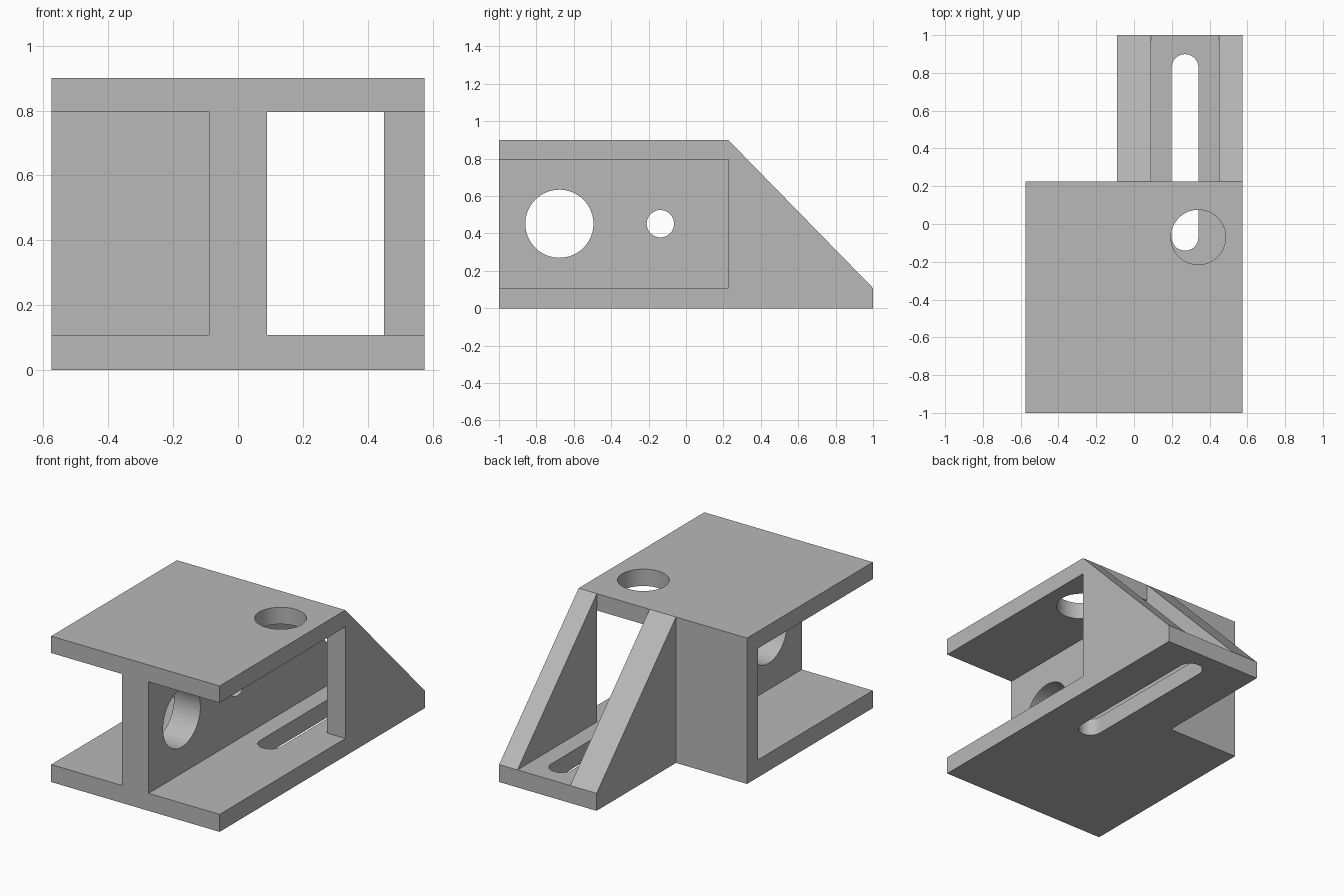
import bpy, bmesh
from math import cos, sin, pi

cube = bpy.data.objects.get("Cube")
if cube:
    bpy.data.objects.remove(cube, do_unlink=True)

grey = bpy.data.materials.new("plain grey")
grey.use_nodes = True
colour = (0.48, 0.48, 0.48, 1)
grey.diffuse_color = colour
grey.node_tree.nodes["Principled BSDF"].inputs["Base Color"].default_value = colour

# Main dimensions
SIDE, WEB, RIB = 0.575, 0.09, 0.45
FLOOR, CEIL, TOP = 0.108, 0.796, 0.9
STEP, WALL, FAR = 0.226, 0.12, 2


def prism(name, profile, axis, lo, hi):
    """Extrude a profile along x (points are y, z) or z (points are x, y)."""
    bm = bmesh.new()
    place = (lambda p: (lo, *p)) if axis == "x" else (lambda p: (*p, lo))
    face = bm.faces.new([bm.verts.new(place(p)) for p in profile])
    new = bmesh.ops.extrude_face_region(bm, geom=[face])["geom"]
    move = (hi - lo, 0, 0) if axis == "x" else (0, 0, hi - lo)
    bmesh.ops.translate(bm, vec=move,
                        verts=[v for v in new if isinstance(v, bmesh.types.BMVert)])
    bmesh.ops.recalc_face_normals(bm, faces=bm.faces)
    mesh = bpy.data.meshes.new(name)
    bm.to_mesh(mesh)
    bm.free()
    mesh.materials.append(grey)
    obj = bpy.data.objects.new(name, mesh)
    bpy.context.collection.objects.link(obj)
    return obj


def rect(a0, a1, b0, b1):
    return [(a0, b0), (a1, b0), (a1, b1), (a0, b1)]


def slot(x, y0, y1, r, n=32):
    """Rounded slot along y; equal ends give a circle."""
    ends = [(y1, 0), (y0, pi)]
    pts = [(x + r * cos(s + pi * i / n), y + r * sin(s + pi * i / n))
           for y, s in ends for i in range(n + (y0 != y1))]
    return pts


# Solid body with the sloping back
bracket = prism("bracket", [(-1, 0), (1, 0), (1, FLOOR), (STEP, TOP), (-1, TOP)],
                "x", -SIDE, SIDE)

# Open channel on the left, running on between the two sloping ribs
channel = [(WEB, -FAR), (FAR, -FAR), (FAR, STEP), (RIB, STEP), (RIB, FAR), (WEB, FAR)]

cutters = [
    prism("back_corner_cutter", rect(-FAR, -WEB, STEP, FAR), "z", -1, FAR),
    prism("right_channel_cutter", rect(-FAR, -WEB, -FAR, WALL), "z", FLOOR, CEIL),
    prism("left_channel_cutter", channel, "z", FLOOR, CEIL),
    prism("rib_gap_cutter", rect(WEB, RIB, STEP, FAR), "z", 0.5, FAR),
    prism("top_hole_cutter", slot(0.34, -0.07, -0.07, 0.145), "z", 0.6, 1.2),
    prism("floor_slot_cutter", slot(0.27, -0.07, 0.828, 0.071), "z", -0.2, 0.3),
    prism("large_web_hole_cutter", slot(-0.677, 0.452, 0.452, 0.182), "x", -0.3, 0.3),
    prism("small_web_hole_cutter", slot(-0.137, 0.452, 0.452, 0.073), "x", -0.3, 0.3),
]

bpy.ops.object.select_all(action="DESELECT")
bpy.context.view_layer.objects.active = bracket
bracket.select_set(True)
for cutter in cutters:
    cutter.hide_render = True
    mod = bracket.modifiers.new(cutter.name, "BOOLEAN")
    mod.operation = "DIFFERENCE"
    mod.solver = "EXACT"
    mod.object = cutter
    bpy.ops.object.modifier_apply(modifier=mod.name)
    bpy.data.objects.remove(cutter, do_unlink=True)

# Smooth hole walls, sharp plate edges
bpy.ops.object.shade_smooth_by_angle(angle=pi / 6)
